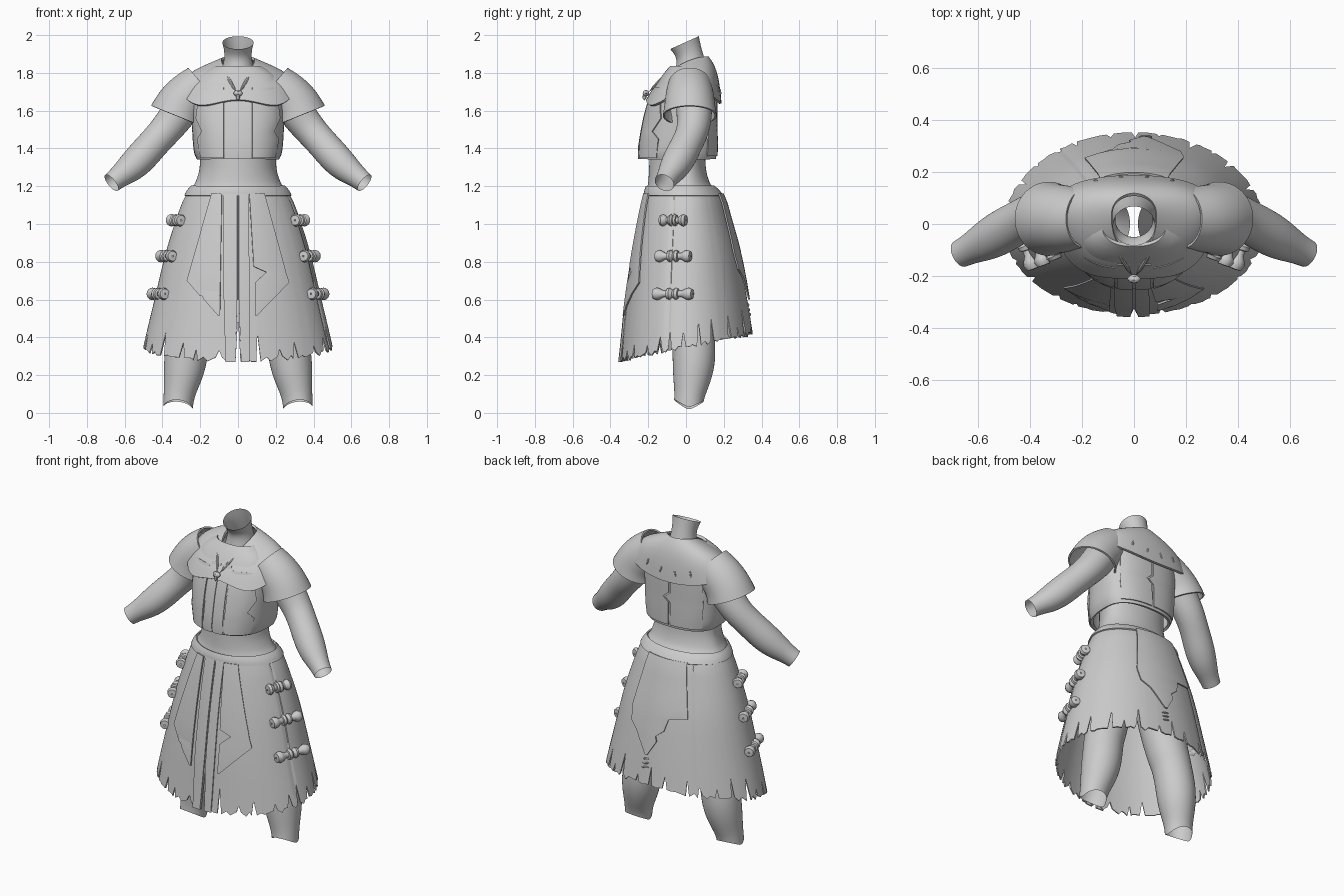
import bpy, bmesh, math, random
from mathutils import Vector

if "Cube" in bpy.data.objects:
    bpy.data.objects.remove(bpy.data.objects["Cube"])

random.seed(4)


def grid(name, rows, closed=False, thick=0, subsurf=0, mirror=False):
    """Quad sheet from rows of points, with optional thickness, smoothing and mirroring."""
    bm = bmesh.new()
    vs = [[bm.verts.new(p) for p in r] for r in rows]
    n = len(rows[0])
    for a, b in zip(vs, vs[1:]):
        for i in range(n if closed else n - 1):
            j = (i + 1) % n
            bm.faces.new((a[i], a[j], b[j], b[i]))
    bmesh.ops.recalc_face_normals(bm, faces=bm.faces)
    me = bpy.data.meshes.new(name)
    bm.to_mesh(me)
    bm.free()
    ob = bpy.data.objects.new(name, me)
    bpy.context.collection.objects.link(ob)
    if mirror:
        m = ob.modifiers.new("mirror", 'MIRROR')
        m.use_mirror_merge = False
    if subsurf:
        ob.modifiers.new("smooth", 'SUBSURF').levels = subsurf
    if thick:
        m = ob.modifiers.new("thickness", 'SOLIDIFY')
        m.thickness, m.offset = thick, 0
    return ob


def prof(P, z):
    """Smoothly interpolated (half width, front depth, back depth) at height z."""
    z = min(max(z, P[0][0]), P[-1][0])
    i = max(k for k in range(len(P) - 1) if P[k][0] <= z)
    a, b = P[i], P[i + 1]
    h = b[0] - a[0]
    t = (z - a[0]) / h

    def slope(k, c):
        lo, hi = P[max(k - 1, 0)], P[min(k + 1, len(P) - 1)]
        return (hi[c] - lo[c]) / (hi[0] - lo[0]) * h
    return [(2*t**3 - 3*t*t + 1) * a[c] + (t**3 - 2*t*t + t) * slope(i, c)
            + (3*t*t - 2*t**3) * b[c] + (t**3 - t*t) * slope(i + 1, c) for c in (1, 2, 3)]


def on_ring(P, z, th, n=2.0):
    rx, f, b = prof(P, z)
    c, s = math.cos(th), math.sin(th)
    y = abs(s) ** (2 / n)
    return (math.copysign(rx * abs(c) ** (2 / n), c), -f * y if s < 0 else b * y, z)


def loft(name, P, n=2.0, thick=0, rows=20, seg=64):
    z0, z1 = P[0][0], P[-1][0]
    return grid(name, [[on_ring(P, z0 + (z1 - z0) * k / rows, 2 * math.pi * i / seg, n)
                        for i in range(seg)] for k in range(rows + 1)], True, thick)


def surface_y(P, x, z, side, off, n):
    rx, f, b = prof(P, z)
    r = (f if side < 0 else b) + off
    return side * r * max(0, 1 - abs(x / (rx + off)) ** n) ** (1 / n)


def patch(name, P, keys, side, off, n=2.0, thick=0.008):
    """Cloth panel lying on a lofted body; keys are (z, left x, right x)."""
    rows = []
    for a, b in zip(keys, keys[1:]):
        steps = max(1, int(abs(a[0] - b[0]) / 0.05))
        rows += [[a[c] + (b[c] - a[c]) * k / steps for c in range(3)] for k in range(steps)]
    rows.append(keys[-1])
    return grid(name, [[(l + (r - l) * i / 8, surface_y(P, l + (r - l) * i / 8, z, side, off, n), z)
                        for i in range(9)] for z, l, r in rows], thick=thick)


def tube(name, pts, seg=16, hint=(0, 1, 0), lift=0, **kw):
    """Round tube through (x, y, z, radius) points."""
    C = [Vector(p[:3]) for p in pts]
    rows = []
    for i, p in enumerate(pts):
        t = (C[min(i + 1, len(C) - 1)] - C[max(i - 1, 0)]).normalized()
        a = t.cross(Vector(hint)).normalized()
        b = a.cross(t)
        up = lift if i == len(pts) - 1 else 0
        ring = []
        for k in range(seg):
            th = 2 * math.pi * k / seg
            ring.append(C[i] + p[3] * (a * math.cos(th) + b * math.sin(th))
                        + Vector((0, 0, up * abs(math.sin(th)))))
        rows.append(ring)
    return grid(name, rows, True, **kw)


# Body: waist, neck, arms, legs
waist = [(1.13, .268, .205, .178), (1.18, .252, .208, .155), (1.22, .226, .2, .125),
         (1.3, .203, .195, .105), (1.45, .205, .19, .10)]
loft("waist_wrap", waist)
tube("neck", [(0, .03, 1.79, .095), (0, .025, 1.87, .073), (0, .01, 1.92, .074),
              (0, -.008, 1.96, .085)], subsurf=2)
tube("arm", [(.22, .04, 1.72, .1), (.31, .045, 1.59, .098), (.38, .04, 1.50, .088), (.44, .01, 1.435, .084),
             (.51, -.03, 1.355, .088), (.57, -.065, 1.295, .08), (.63, -.095, 1.25, .06),
             (.67, -.115, 1.218, .055)], subsurf=2, mirror=True)
tube("leg", [(.15, 0, .95, .14), (.19, .01, .7, .13), (.235, .03, .5, .122), (.255, .035, .44, .115),
             (.275, .045, .3, .118), (.29, .035, .2, .108), (.312, .02, .1, .083),
             (.318, .015, .02, .08)], lift=.045, subsurf=2, mirror=True)

# Skirt with torn hem and front slit
skirt = [(.2, .525, .355, .395), (.35, .497, .338, .362), (.6, .438, .312, .32), (.85, .378, .275, .272),
         (1.05, .315, .237, .217), (1.15, .275, .215, .188), (1.165, .265, .21, .175)]
cols = []
N = 28
step = 2 * math.pi / N
for i in range(N):
    a = -math.pi / 2 + i * step + (random.uniform(-.05, .05) if i else 0)
    w = random.uniform(.02, .045)
    rag = random.uniform(-.012, .012)
    deep = random.choice((.05, .08, .12, .14)) if i else .22
    cols += [(a - w, rag), (a, deep), (a + w, rag), (a + step * .4, -rag), (a + step * .6, rag)]
rows = []
for k in range(19):
    row = []
    for th, up in cols:
        hem = .35 + .07 * math.sin(th) + up
        row.append(on_ring(skirt, 1.165 + (hem - 1.165) * k / 18, th))
    rows.append(row)
grid("skirt", rows, True, .008)
band = [(1.15, .281, .221, .194), (1.175, .268, .218, .175), (1.2, .246, .209, .148)]
loft("skirt_waistband", band, thick=.008, rows=4)

# Hanging panels on the skirt
patch("front_flap_left", skirt, [(1.16, -.14, -.085), (.70, -.27, -.093), (.62, -.2, -.094),
      (.66, -.215, -.094), (.6, -.18, -.094), (.515, -.105, -.095)], -1, .016)
patch("front_flap_right", skirt, [(1.16, .06, .14), (.775, .083, .245), (.745, .15, .252),
      (.69, .09, .27), (.515, .09, .1)], -1, .016)
patch("front_strip_left", skirt, [(1.16, -.075, -.004), (.6, -.075, -.004), (.27, -.066, -.014)], -1, .008)
patch("front_strip_right", skirt, [(1.16, .004, .055), (.6, .004, .062), (.27, .016, .06)], -1, .008)
patch("back_flap", skirt, [(1.16, -.13, .13), (.85, -.19, .19), (.83, -.08, .19), (.76, -.06, .18),
      (.72, -.01, .13), (.69, -.02, .11), (.6, .035, .05)], 1, .016)

# Vest with overlaid panels
V = 2.5
vest = [(1.345, .21, .24, .15), (1.38, .225, .243, .155), (1.5, .235, .225, .152), (1.6, .24, .203, .152),
        (1.7, .24, .168, .15), (1.78, .2, .12, .14), (1.83, .12, .08, .115)]
loft("vest", vest, V, .016)
for s, tag in ((-1, "left"), (1, "right")):
    def span(z, a, b):
        return (z, min(s * a, s * b), max(s * a, s * b))
    patch("vest_front_" + tag, vest, [span(1.35, .075, .195), span(1.45, .075, .215), span(1.49, .075, .19),
          span(1.56, .075, .222), span(1.72, .075, .2)], -1, .012, V)
    patch("vest_placket_" + tag, vest, [span(1.345, .004, .066), span(1.74, .004, .066)], -1, .01, V)
patch("vest_back_left", vest, [(1.36, -.19, -.006), (1.5, -.2, -.006), (1.53, -.2, .03), (1.56, -.2, -.006),
                               (1.7, -.2, -.006)], 1, .011, V)
patch("vest_back_right", vest, [(1.36, .006, .19), (1.5, .006, .2), (1.53, .042, .2), (1.56, .006, .2),
                                (1.7, .006, .2)], 1, .011, V)

# Sleeves
tube("sleeve", [(.19, .02, 1.74, .11), (.255, .02, 1.685, .125), (.305, .02, 1.63, .13),
                (.328, .02, 1.573, .14)], seg=20, subsurf=2, thick=.01, mirror=True)

# Shawl collar: half rings from neck to hem, front to back
half = [[(0, -.13, 1.75), (.07, -.08, 1.81), (.09, .02, 1.865), (.08, .09, 1.88), (0, .125, 1.885)],
        [(0, -.15, 1.735), (.13, -.12, 1.775), (.2, .02, 1.83), (.17, .12, 1.84), (0, .155, 1.845)],
        [(0, -.178, 1.715), (.19, -.165, 1.70), (.29, .02, 1.80), (.25, .145, 1.78), (0, .18, 1.76)],
        [(0, -.205, 1.69), (.225, -.205, 1.585), (.33, 0, 1.735), (.295, .155, 1.67), (0, .195, 1.62)]]
rings = [h + [(-x, y, z) for x, y, z in h[-2:0:-1]] for h in half]
shawl = grid("shawl", rings, True, .014, 3)


def bead(name, a, b, r):
    """Small stitch, tapered at both ends."""
    a, b = Vector(a), Vector(b)
    tube(name, [(*a.lerp(b, t), r * k) for t, k in ((0, .1), (.2, .8), (.5, 1), (.8, .8), (1, .1))],
         seg=8, hint=(.3, .5, .81))


# Stitches on the shawl
bpy.context.view_layer.update()
ev = shawl.evaluated_get(bpy.context.evaluated_depsgraph_get())
spots = [(.27, -.06, 1.78), (.29, -.02, 1.74), (.25, .1, 1.78), (.15, .18, 1.72), (.05, .19, 1.7)]
for sx in (-1, 1):
    for x, y, z in spots:
        ok, loc, nor, _ = ev.closest_point_on_mesh(Vector((sx * x, y, z)))
        d = (nor.cross(Vector((1, 0, .2))).cross(nor) * .3 * sx + nor.cross(Vector((1, 0, 0)))).normalized() * .02
        bead("shawl_stitch", loc - d, loc + d, .006)

# Neck clasp and cords
bead("clasp", (-.025, -.212, 1.692), (.025, -.212, 1.692), .018)
bead("clasp_drop", (0, -.215, 1.70), (0, -.222, 1.655), .011)
for s in (-1, 1):
    bead("collar_cord", (s * .075, -.09, 1.81), (s * .01, -.195, 1.70), .009)

# Back skirt stitches
for z in (.57, .545, .52):
    y = surface_y(skirt, .04, z, 1, .006, 2)
    bead("skirt_stitch", (.02, y, z + .006), (.07, y, z - .004), .006)

# Bone toggles down both sides
shape = [(0, .004), (.01, .026), (.1, .033), (.17, .029), (.27, .017), (.35, .018), (.36, .028),
         (.43, .032), (.5, .02)]
shape += [(1 - t, r) for t, r in shape[-2::-1]]
for z, y0, y1 in ((1.02, -.137, 0), (.83, -.16, .025), (.63, -.175, .035)):
    rx, f, b = prof(skirt, z)
    e = [Vector((rx * math.sqrt(1 - (y / f) ** 2) + .032, y, z)) for y in (y0, y1)]
    tube("toggle", [(*e[0].lerp(e[1], t), r) for t, r in shape], hint=(0, 0, 1), mirror=True)

# Bake modifiers, then smooth while keeping cloth edges sharp
bpy.ops.object.select_all(action='SELECT')
bpy.context.view_layer.objects.active = shawl
bpy.ops.object.convert(target='MESH')
bpy.ops.object.shade_smooth_by_angle(angle=math.radians(40))
